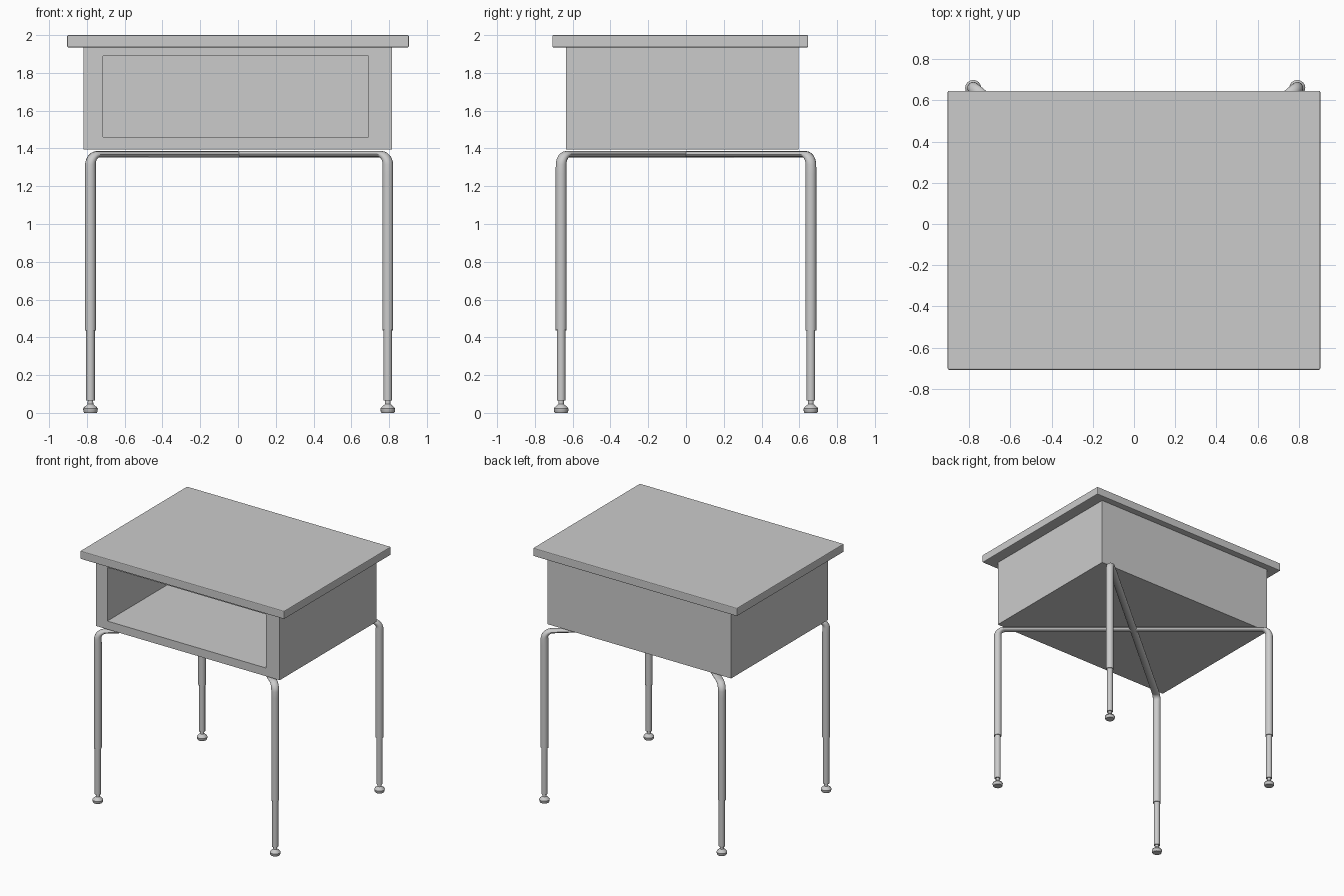
import bpy, bmesh, math
from mathutils import Vector

if "Cube" in bpy.data.objects:
    bpy.data.objects.remove(bpy.data.objects["Cube"])


def loft(name, rings, smooth=True):
    """Skin a list of vertex rings and cap both ends."""
    bm = bmesh.new()
    loops = [[bm.verts.new(p) for p in ring] for ring in rings]
    n = len(loops[0])
    for a, b in zip(loops, loops[1:]):
        for i in range(n):
            j = (i + 1) % n
            bm.faces.new((a[i], a[j], b[j], b[i]))
    bm.faces.new(loops[0][::-1])
    bm.faces.new(loops[-1])
    bmesh.ops.recalc_face_normals(bm, faces=bm.faces)
    mesh = bpy.data.meshes.new(name)
    bm.to_mesh(mesh)
    bm.free()
    ob = bpy.data.objects.new(name, mesh)
    bpy.context.collection.objects.link(ob)
    if smooth:
        bpy.ops.object.select_all(action='DESELECT')
        ob.select_set(True)
        bpy.context.view_layer.objects.active = ob
        bpy.ops.object.shade_smooth_by_angle(angle=math.radians(35))
    return ob


def rect(x0, x1, z0, z1, y):
    return [(x0, y, z0), (x1, y, z0), (x1, y, z1), (x0, y, z1)]


def lathe(name, x, y, profile, sides=16):
    angles = [2 * math.pi * i / sides for i in range(sides)]
    return loft(name, [[(x + r * math.cos(a), y + r * math.sin(a), z) for a in angles]
                       for r, z in profile])


# Desk top with slightly eased edges
top = loft("desk_top", [rect(-0.905, 0.905, 1.935, 2.0, y) for y in (-0.708, 0.647)], False)
bev = top.modifiers.new("eased_edges", 'BEVEL')
bev.width = 0.006
bev.segments = 2

# Book box, open at the front
box = (-0.817, 0.814, 1.394, 1.936)
hole = (-0.715, 0.691, 1.46, 1.89)
loft("book_box", [rect(*box, 0.595), rect(*box, -0.635),
                  rect(*hole, -0.635), rect(*hole, 0.50)], False)

# Leg frames: each is one bent tube joining two diagonal legs, flattened under the box
CX, LX, LY = 0.006, 0.787, 0.661
L = math.hypot(LX, LY)
R, BAR_Z, SIDES, STEPS = 0.055, 1.369, 16, 8
for k, side in enumerate((1, -1)):
    u = Vector((LX / L, side * LY / L, 0))
    v = Vector((-u.y, u.x, 0))
    up = Vector((0, 0, 1))
    half = [(L, 0.437, 0.0, 0.029), (L, BAR_Z - R - 0.05, 0.0, 0.029)]
    for i in range(STEPS + 1):
        a = math.pi / 2 * i / STEPS
        half.append((L - R + R * math.cos(a), BAR_Z - R + R * math.sin(a), a,
                     0.028 - 0.012 * i / STEPS))
    path = half + [(-s, z, math.pi - a, t) for s, z, a, t in reversed(half)]
    rings = []
    for s, z, a, t in path:
        c = Vector((CX, 0, z + 0.001 * k)) + u * s
        n = u * math.cos(a) + up * math.sin(a)
        rings.append([c + n * t * math.cos(q) + v * 0.029 * math.sin(q)
                      for q in (2 * math.pi * j / SIDES for j in range(SIDES))])
    loft(f"leg_frame_{k + 1}", rings)

# Adjustable lower legs and glide feet
for sx, sn in ((-1, "left"), (1, "right")):
    for sy, yn in ((-1, "front"), (1, "back")):
        x, y = CX + sx * LX, sy * LY
        lathe(f"{yn}_{sn}_lower_leg", x, y, [(0.023, 0.066), (0.023, 0.45)])
        lathe(f"{yn}_{sn}_foot", x, y, [(0.033, 0.0), (0.037, 0.006), (0.039, 0.022), (0.034, 0.03),
                                        (0.015, 0.046), (0.014, 0.07)])
